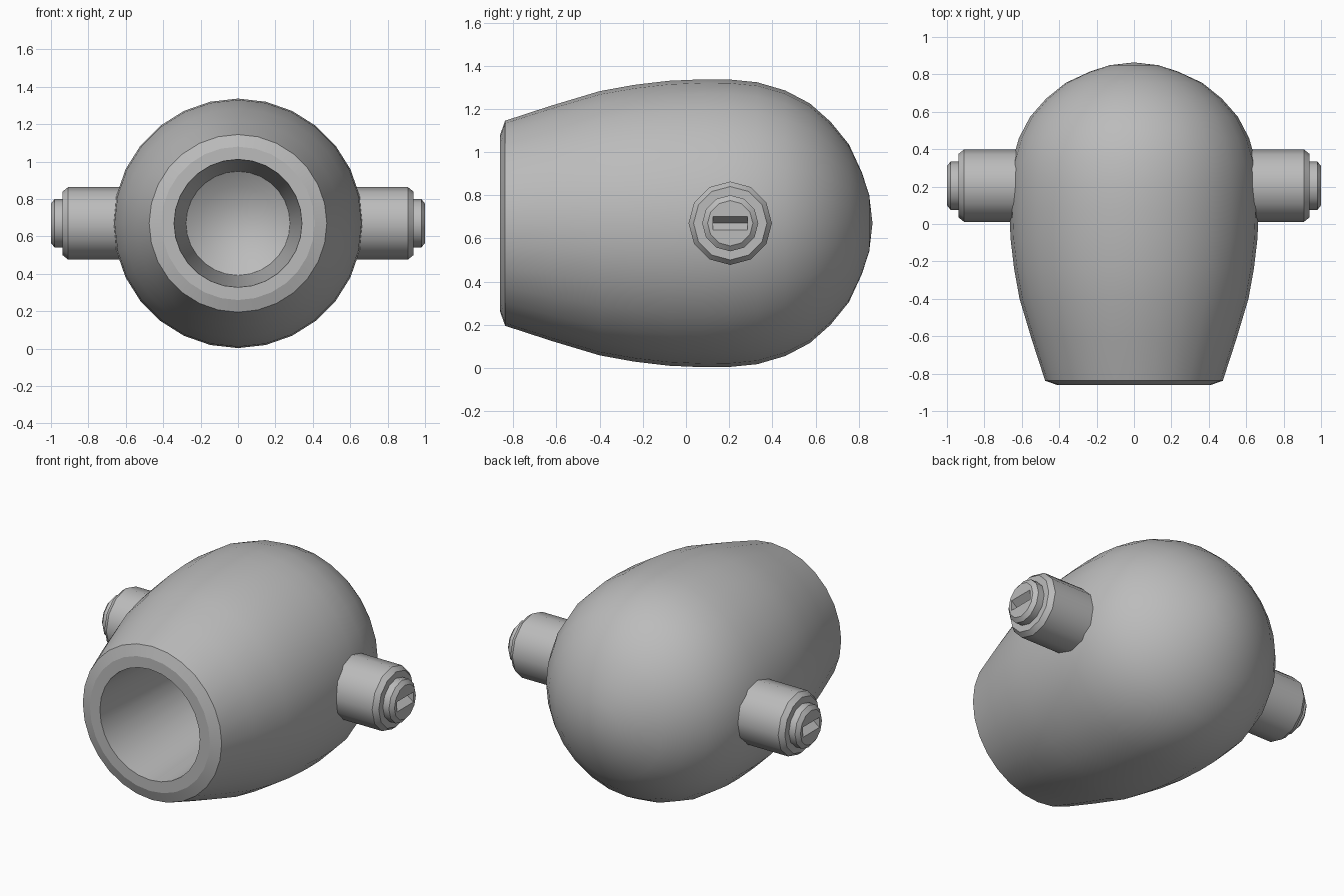
import bpy, bmesh, math

if "Cube" in bpy.data.objects:
    bpy.data.objects.remove(bpy.data.objects["Cube"])

AXIS_Z = 0.67      # height of the body axis
PIN_Y = 0.205      # position of the side pins

grey = bpy.data.materials.new("plain grey")
grey.diffuse_color = (0.5, 0.5, 0.5, 1)
grey.use_nodes = True
grey.node_tree.nodes["Principled BSDF"].inputs["Base Color"].default_value = grey.diffuse_color


def finish(bm, name, angle):
    bmesh.ops.recalc_face_normals(bm, faces=bm.faces[:])
    mesh = bpy.data.meshes.new(name)
    bm.to_mesh(mesh)
    bm.free()
    mesh.materials.append(grey)
    ob = bpy.data.objects.new(name, mesh)
    bpy.context.collection.objects.link(ob)
    bpy.ops.object.select_all(action='DESELECT')
    ob.select_set(True)
    bpy.context.view_layer.objects.active = ob
    bpy.ops.object.shade_smooth_by_angle(angle=math.radians(angle))
    return ob


def rings(bm, profile, sides, place):
    """Loft circles of (position, radius) along an axis; radius 0 is a pole."""
    loops = []
    for pos, r in profile:
        if r == 0:
            loops.append([bm.verts.new(place(pos, 0, 0))])
        else:
            loops.append([bm.verts.new(place(pos, r * math.cos(2 * math.pi * i / sides),
                                             r * math.sin(2 * math.pi * i / sides)))
                          for i in range(sides)])
    for a, b in zip(loops, loops[1:]):
        for i in range(sides):
            j = (i + 1) % sides
            if len(a) == 1:
                bm.faces.new((a[0], b[j], b[i]))
            elif len(b) == 1:
                bm.faces.new((a[i], a[j], b[0]))
            else:
                bm.faces.new((a[i], a[j], b[j], b[i]))
    return loops


# Egg-shaped hollow body: rounded back, bevelled rim, tapered bore
body_profile = [
    (0.864, 0), (0.849, 0.13), (0.815, 0.235), (0.755, 0.365), (0.67, 0.47),
    (0.574, 0.555), (0.46, 0.615), (0.33, 0.653), (0.2, 0.666), (0.08, 0.667),
    (-0.08, 0.66), (-0.24, 0.641), (-0.4, 0.612), (-0.62, 0.546), (-0.838, 0.475),
    (-0.861, 0.41), (-0.861, 0.342), (0.1, 0.278), (0.15, 0.2), (0.185, 0.1), (0.2, 0)]
bm = bmesh.new()
rings(bm, body_profile, 28, lambda p, c, s: (s, p, AXIS_Z + c))
finish(bm, "hollow_body", 17)

# Stepped side pins with a V-shaped slot in each end
pin_profile = [(0.5, 0.193), (0.909, 0.193), (0.938, 0.17), (0.938, 0.13),
               (0.98, 0.13), (1.0, 0.105)]
for side, label in ((1, "right"), (-1, "left")):
    bm = bmesh.new()

    def place(p, c, s):
        return (side * p, PIN_Y + c, AXIS_Z + s)

    loops = rings(bm, pin_profile, 12, place)
    bm.faces.new(loops[0])
    end = loops[-1]
    w, h, depth = 0.08, 0.031, 0.04
    v = {(a, b): bm.verts.new(place(1.0, a * w, b * h)) for a in (-1, 1) for b in (-1, 0, 1)}
    deep = {a: bm.verts.new(place(1.0 - depth, a * w, 0)) for a in (-1, 1)}
    # End face halves around the slot
    bm.faces.new(end[0:7] + [v[-1, 0], v[-1, 1], v[1, 1], v[1, 0]])
    bm.faces.new(end[6:12] + [end[0], v[1, 0], v[1, -1], v[-1, -1], v[-1, 0]])
    # Slot slopes and slot ends
    for b in (-1, 1):
        bm.faces.new((v[-1, b], v[1, b], deep[1], deep[-1]))
    for a in (-1, 1):
        bm.faces.new((v[a, 1], v[a, 0], v[a, -1], deep[a]))
    finish(bm, label + "_pin", 32)
